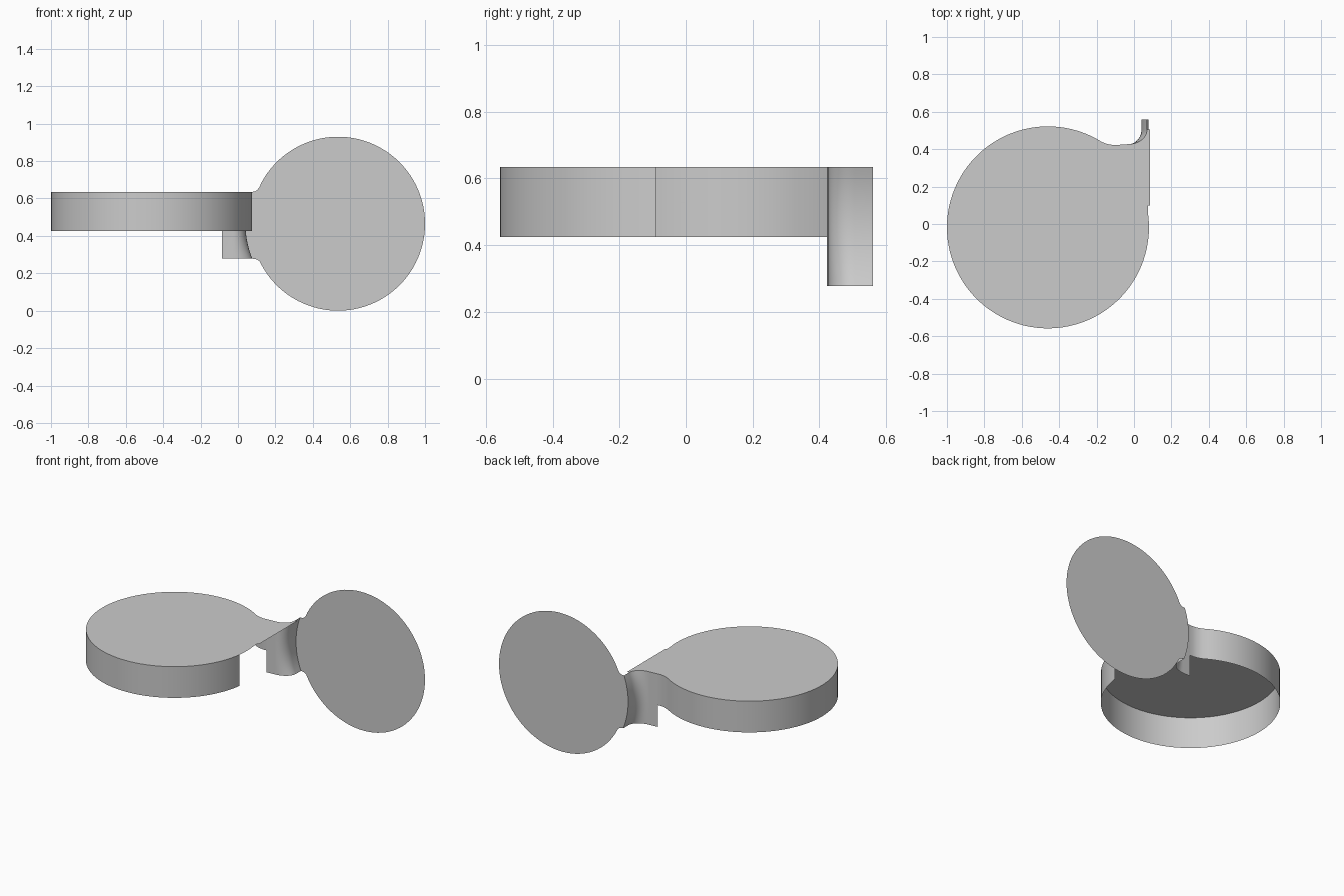
import bpy
from math import sin, cos, pi, atan2, sqrt

if "Cube" in bpy.data.objects:
    bpy.data.objects.remove(bpy.data.objects["Cube"])

TOP, WALL_LOW, NECK_LOW = 0.635, 0.425, 0.278   # heights
BACK = 0.56                                     # plane of the upright disc
CX, CY, R = -0.46, -0.018, 0.54                 # drum circle
DX, DZ, DR = 0.535, 0.465, 0.465                # upright disc
CREASE_R = 0.495                                # arc where neck meets disc


def make(name, verts, faces, smooth=False):
    mesh = bpy.data.meshes.new(name)
    mesh.from_pydata(verts, [], faces)
    obj = bpy.data.objects.new(name, mesh)
    bpy.context.collection.objects.link(obj)
    if smooth:
        for p in mesh.polygons:
            p.use_smooth = True
    return obj


def loft(name, rows):
    n = len(rows[0])
    faces = [(i * n + j, i * n + j + 1, (i + 1) * n + j + 1, (i + 1) * n + j)
             for i in range(len(rows) - 1) for j in range(n - 1)]
    return make(name, [v for r in rows for v in r], faces, True)


def arc(cx, cy, r, a0, a1, n):
    return [(cx + r * cos(a0 + (a1 - a0) * i / n),
             cy + r * sin(a0 + (a1 - a0) * i / n)) for i in range(n + 1)]


def crease_x(z):
    return DX - sqrt(CREASE_R ** 2 - (z - DZ) ** 2)


def neck_profile(z):
    # short flat, quarter bend, then straight back to the disc
    xs, ys, ye = -0.03, 0.427, 0.505
    xc = crease_x(z)
    bend = [(xs + (xc - xs) * sin(t * pi / 24), ye - (ye - ys) * cos(t * pi / 24))
            for t in range(13)]
    return [(-0.085, 0.423)] + bend


# drum side wall: open on the right, blending into the neck at the back
a0 = atan2(-0.09 - CY, 0.535)
a1 = atan2(0.441 - CY, -0.17 - CX) - 2 * pi
path = arc(CX, CY, R, a0, a1, 80)
path += [(-0.15, 0.430), (-0.13, 0.425), (-0.11, 0.422), (-0.085, 0.423)]
loft("drum_wall", [[(x, y, z) for x, y in path] for z in (WALL_LOW, TOP)])

# flat top sheet reaching over to the neck
lip = [(0.085, 0.505), (0.085, 0.1), (0.074, 0.1)]
edge = arc(CX, CY, R, 0.15, a0, 8)[:-1]
outline = path + neck_profile(TOP)[1:] + lip + edge
make("drum_top", [(x, y, TOP) for x, y in outline],
     [tuple(reversed(range(len(outline))))][::-1])

# curved neck flaring towards its upper and lower ends
rows = []
for i in range(17):
    z = NECK_LOW + (TOP - NECK_LOW) * i / 16
    rows.append([(x, y, z) for x, y in neck_profile(z) + [(crease_x(z), BACK)]])
loft("neck", rows)

# upright disc with filleted shoulders and a curved inner edge
low, high = (0.127, 0.25), (0.125, 0.681)
b0 = atan2(low[1] - DZ, low[0] - DX)
b1 = atan2(high[1] - DZ, high[0] - DX)
rim = arc(DX, DZ, DR, b0, b1, 80)
rim += [(0.115, 0.661), (0.103, 0.645), (0.09, 0.637)]
inner = [TOP + (NECK_LOW - TOP) * i / 16 for i in range(17)]
rim += [(crease_x(z), z) for z in inner]
rim += [(0.09, 0.277), (0.105, 0.272), (0.117, 0.262)]
make("upright_disc", [(x, BACK, z) for x, z in rim], [tuple(range(len(rim)))])

# small flush marks on the left of the wall
make("triangle_mark", [(-1.0, -0.032, 0.575), (-1.0, -0.008, 0.575), (-1.0, -0.02, 0.61)], [(0, 2, 1)])
make("bar_mark", [(-0.9995, -0.055, 0.526), (-0.9995, 0.015, 0.526),
                  (-0.9995, 0.015, 0.529), (-0.9995, -0.055, 0.529)], [(0, 3, 2, 1)])
